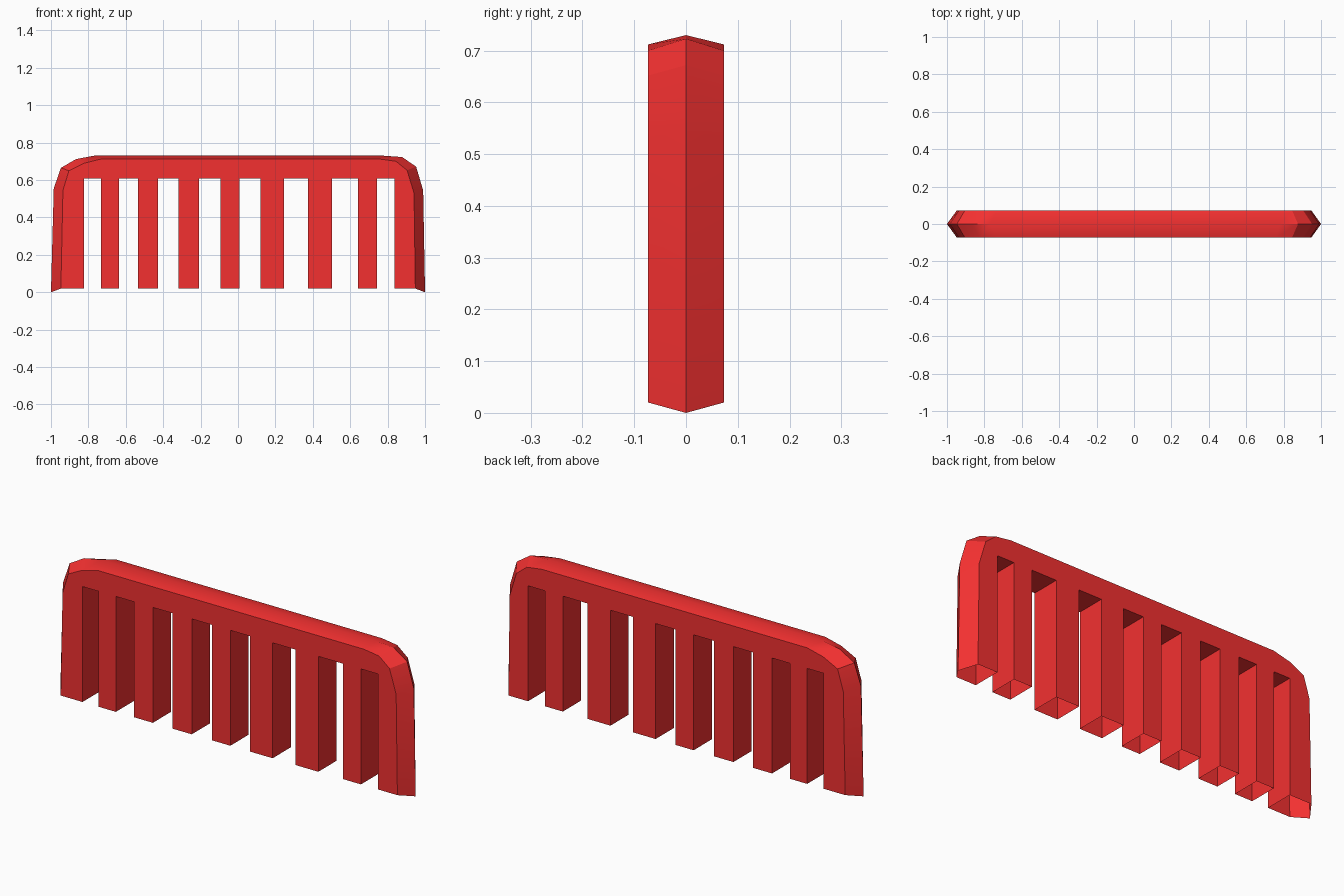
import bpy, bmesh

if "Cube" in bpy.data.objects:
    bpy.data.objects.remove(bpy.data.objects["Cube"])

HALF_Y = 0.073
SLOT_TOP, TOOTH_END = 0.607, 0.02

# Outer arch on the front/back faces, and the raised ridge halfway between
face_outline = [(-0.947, 0.02), (-0.936, 0.545), (-0.904, 0.65), (-0.824, 0.69), (-0.733, 0.712),
                (0.76, 0.712), (0.845, 0.70), (0.904, 0.652), (0.941, 0.53), (0.948, 0.02)]
ridge_outline = [(-1.0, 0.0), (-0.985, 0.555), (-0.947, 0.665), (-0.866, 0.712), (-0.77, 0.73),
                 (0.78, 0.73), (0.877, 0.723), (0.952, 0.672), (0.99, 0.545), (1.0, 0.0)]

# Gaps between the teeth, left to right
slots = [(-0.824, -0.733), (-0.636, -0.535), (-0.428, -0.318), (-0.209, -0.094),
         (0.008, 0.12), (0.246, 0.374), (0.503, 0.642), (0.743, 0.838)]
comb = []
for left, right in reversed(slots):
    comb += [(right, TOOTH_END), (right, SLOT_TOP), (left, SLOT_TOP), (left, TOOTH_END)]

bm = bmesh.new()


def ring(points, y):
    return [bm.verts.new((x, y, z)) for x, z in points]


def strip(a, b):
    for i in range(len(a) - 1):
        bm.faces.new((a[i], a[i + 1], b[i + 1], b[i]))


# Front and back comb faces
front = ring(face_outline + comb, -HALF_Y)
back = ring(face_outline + comb, HALF_Y)
bm.faces.new(front[::-1])
bm.faces.new(back)

# Bevelled outer rim meeting at the ridge
n = len(face_outline)
ridge = ring(ridge_outline, 0)
strip(front[:n], ridge)
strip(ridge, back[:n])

# Slot walls; the tooth ends stay open (hollow shell)
for i in range(n, len(front), 4):
    strip(front[i:i + 4], back[i:i + 4])

mesh = bpy.data.meshes.new("toothed_comb")
bm.to_mesh(mesh)
bm.free()
comb_obj = bpy.data.objects.new("toothed_comb", mesh)
bpy.context.collection.objects.link(comb_obj)

red = bpy.data.materials.new("red")
red.diffuse_color = (0.9, 0.03, 0.03, 1)
red.use_nodes = True
red.node_tree.nodes["Principled BSDF"].inputs["Base Color"].default_value = red.diffuse_color
mesh.materials.append(red)

bpy.context.view_layer.objects.active = comb_obj
comb_obj.select_set(True)
bpy.ops.object.shade_smooth_by_angle(angle=0.5)
